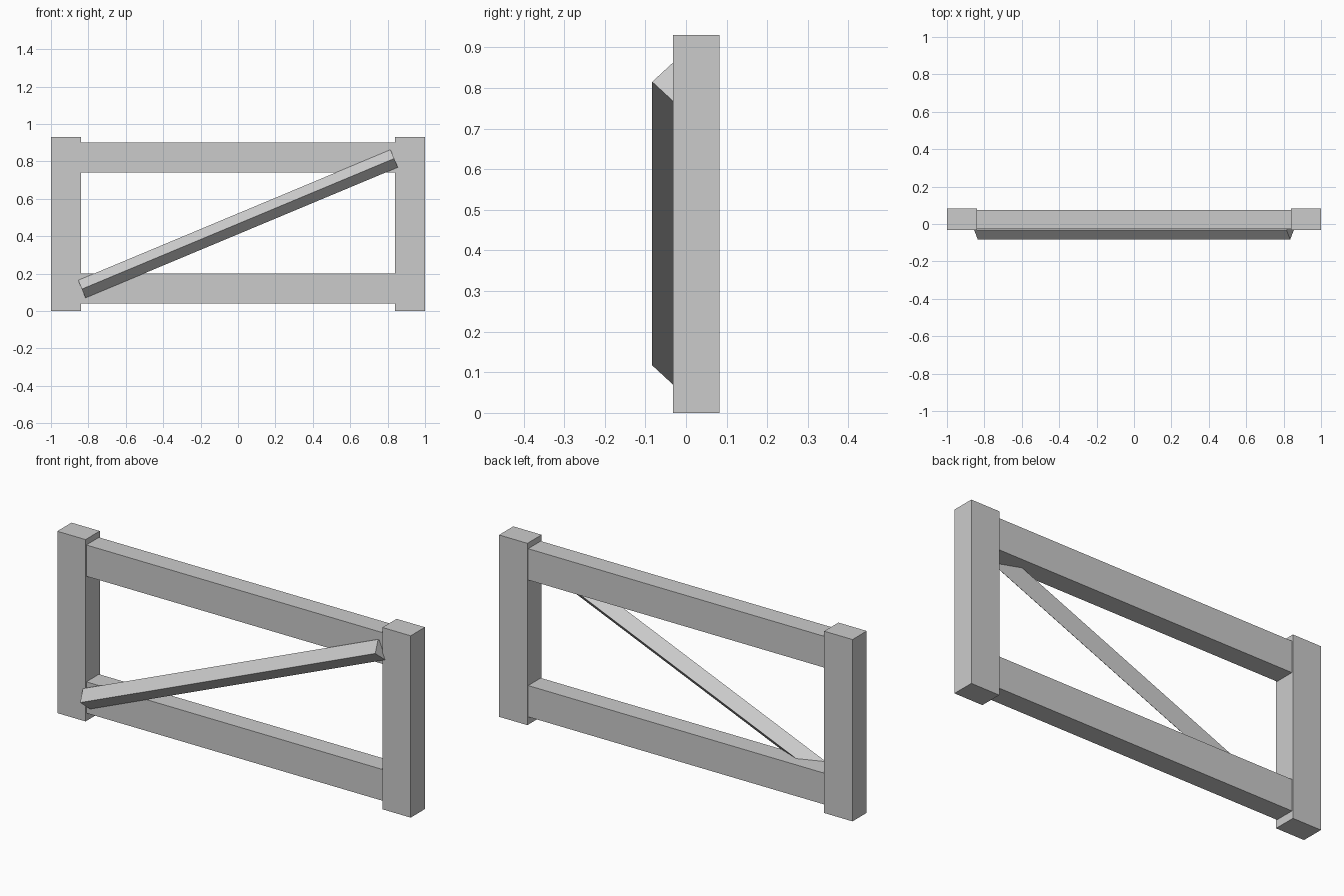
import bpy
import math

if "Cube" in bpy.data.objects:
    bpy.data.objects.remove(bpy.data.objects["Cube"])

grey = bpy.data.materials.new("plain grey")
grey.diffuse_color = (0.6, 0.6, 0.6, 1)
grey.use_nodes = True
grey.node_tree.nodes["Principled BSDF"].inputs["Base Color"].default_value = grey.diffuse_color


def box(name, size, loc, rot=(0, 0, 0)):
    bpy.ops.mesh.primitive_cube_add(size=1, location=loc, rotation=rot)
    ob = bpy.context.object
    ob.name = name
    ob.scale = size
    ob.data.materials.append(grey)
    return ob


MID_Y = 0.025

# Upright posts at both ends
for side, x in (("left", -0.92), ("right", 0.92)):
    box(side + "_post", (0.16, 0.115, 0.93), (x, MID_Y, 0.465))

# Horizontal rails, slightly thinner than the posts
for level, z in (("lower", 0.12), ("upper", 0.82)):
    box(level + "_rail", (1.68, 0.102, 0.16), (0, MID_Y, z))

# Square diagonal brace turned on its edge, half sunk into the front
brace = box("diagonal_brace", (1.81, 0.0725, 0.0725), (0, -0.032, 0.466))
brace.rotation_euler = (math.radians(45), -math.atan2(0.698, 1.67), 0)
